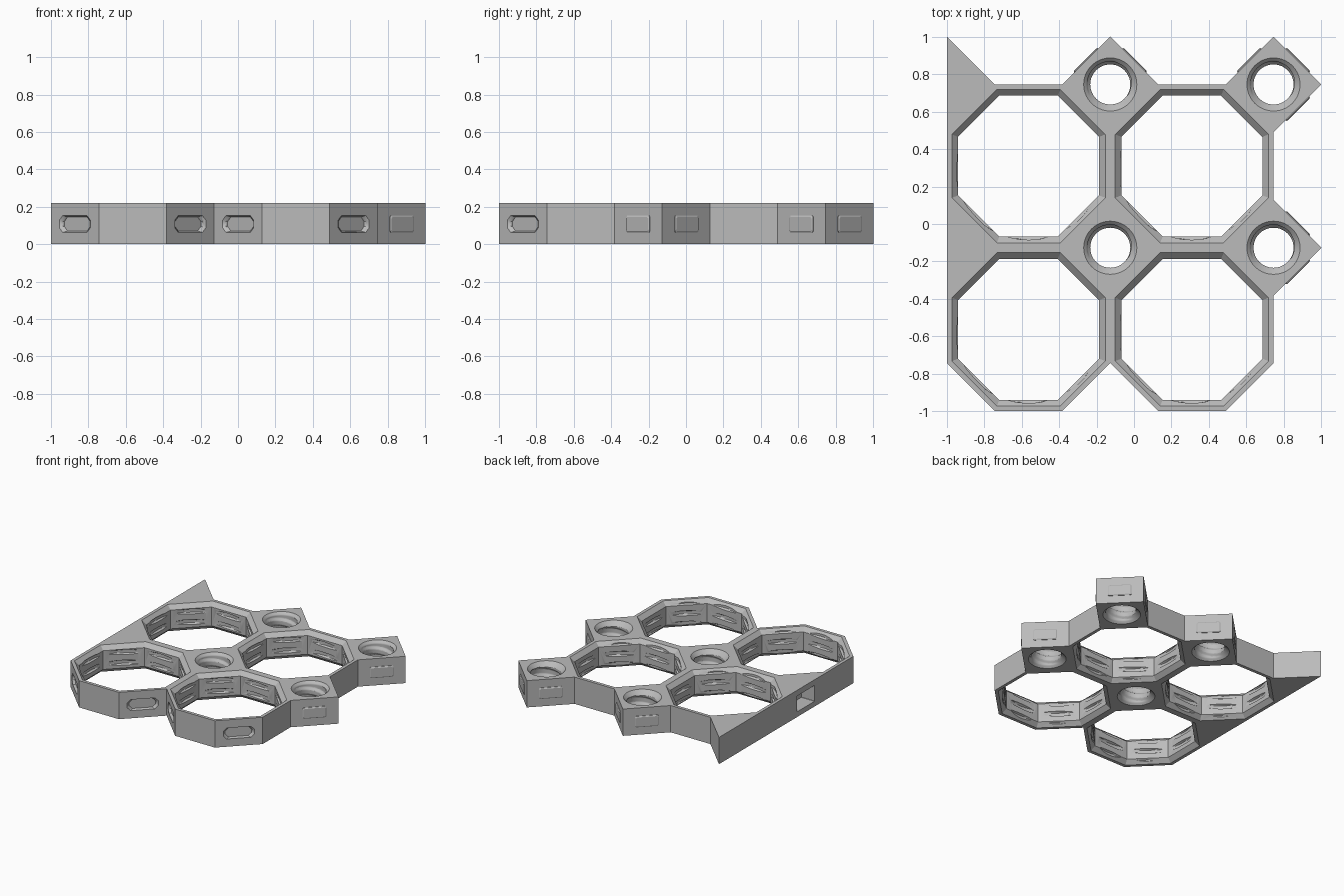
import bpy, bmesh
from math import sin, cos, pi, tan, radians
from mathutils import Vector

cube = bpy.data.objects.get("Cube")
if cube:
    bpy.data.objects.remove(cube, do_unlink=True)

H = 0.22                      # board height
P = 0.873                     # cell pitch
A = P / 2                     # outer cell apothem
S = A * tan(pi / 8)           # half of a cell side
D = A - S                     # half diagonal of a node
C = [-1 + A, -1 + A + P]      # cell centres
N = [-1 + P, -1 + 2 * P]      # node centres

grey = bpy.data.materials.new("light_grey")
grey.use_nodes = True
grey.diffuse_color = (0.5, 0.5, 0.5, 1)
grey.node_tree.nodes["Principled BSDF"].inputs["Base Color"].default_value = (0.5, 0.5, 0.5, 1)


def loft(name, sections):
    """Closed solid through rings of equal point count."""
    bm = bmesh.new()
    rings = [[bm.verts.new(p) for p in s] for s in sections]
    for a, b in zip(rings, rings[1:]):
        n = len(a)
        for i in range(n):
            j = (i + 1) % n
            bm.faces.new((a[i], a[j], b[j], b[i]))
    bm.faces.new(rings[0][::-1])
    bm.faces.new(rings[-1])
    bmesh.ops.recalc_face_normals(bm, faces=bm.faces[:])
    mesh = bpy.data.meshes.new(name)
    bm.to_mesh(mesh)
    bm.free()
    mesh.materials.append(grey)
    obj = bpy.data.objects.new(name, mesh)
    bpy.context.collection.objects.link(obj)
    return obj


def activate(obj):
    bpy.ops.object.select_all(action='DESELECT')
    obj.select_set(True)
    bpy.context.view_layer.objects.active = obj


def cut(target, cutter):
    cutter.hide_render = True
    mod = target.modifiers.new("cut", 'BOOLEAN')
    mod.operation = 'DIFFERENCE'
    mod.solver = 'MANIFOLD'
    mod.object = cutter
    activate(target)
    bpy.ops.object.modifier_apply(modifier=mod.name)
    bpy.data.objects.remove(cutter, do_unlink=True)


def octagon(cx, cy, z, apothem):
    r = apothem / cos(pi / 8)
    return [(cx + r * cos(pi / 8 + i * pi / 4), cy + r * sin(pi / 8 + i * pi / 4), z)
            for i in range(8)]


def thread(name, cx, cy, r_low, r_high, pitch, width, mouth, segs, steps):
    """Screw-shaped solid with a helical ridge and conical mouths."""
    rings = []
    for k in range(steps + 1):
        z = -0.01 + (H + 0.02) * k / steps
        cone = mouth - min(z, H - z)
        ring = []
        for i in range(segs):
            a = 2 * pi * i / segs
            u = (z / pitch - a / (2 * pi)) % 1
            f = min(1, max(0, (width - abs(u - 0.5) * 2) / 0.35))
            r = max(r_low + (r_high - r_low) * f, cone)
            ring.append((cx + r * cos(a), cy + r * sin(a), z))
        rings.append(ring)
    return loft(name, rings)


def plate(name, x, y, angle, rings, bevel):
    """Upright plate on a wall; rings hold (offset, width, height)."""
    n = Vector((cos(angle), sin(angle), 0))
    t = Vector((-n.y, n.x, 0))
    mid = Vector((x, y, 0.108))
    sections = []
    for off, w, h in rings:
        w, h = w / 2, h / 2
        quarter = [(w, h - bevel), (w - bevel, h)]
        pts = quarter + [(-a, b) for a, b in quarter[::-1]]
        pts += [(-a, -b) for a, b in pts]
        sections.append([mid + n * off + t * a + Vector((0, 0, b)) for a, b in pts])
    return loft(name, sections)


# Board outline: straight left edge, half cells below, nodes on right and back
outline = [(-1, 1), (-1, C[0] - S)]
for c in C:
    outline += [(c - S, -1), (c + S, -1), (c + A, C[0] - S)]
for n in N:
    outline += [(N[1], n - D), (N[1] + D, n)]
    if n == N[0]:
        outline.append((N[1], n + D))
for n in N[::-1]:
    outline += [(n, N[1] + D), (n - D, N[1])]
    if n == N[1]:
        outline.append((N[0] + D, N[1]))
outline.append((-1 + D, N[1]))
board = loft("board", [[(x, y, z) for x, y in outline] for z in (0, H)])

# Octagonal cells with chamfered rims and shallow thread grooves
for cx in C:
    for cy in C:
        rims = [(-0.01, 0.42), (0.033, 0.377), (H - 0.033, 0.377), (H + 0.01, 0.42)]
        cut(board, loft("cell_cutter", [octagon(cx, cy, z, r) for z, r in rims]))
        cut(board, thread("groove_cutter", cx, cy, 0.36, 0.394, 0.087, 0.65, 0, 96, 48))

# Round threaded holes in the nodes
for nx in N:
    for ny in N:
        cut(board, thread("hole_cutter", nx, ny, 0.107, 0.123, 0.105, 0.7, 0.142, 64, 46))

# Slots in the front diagonal walls
for cx in C:
    for deg in (225, 315):
        a = radians(deg)
        cut(board, plate("slot_cutter", cx + A * cos(a), C[0] + A * sin(a), a,
                         [(0.01, 0.235, 0.09), (0, 0.235, 0.09), (-0.012, 0.205, 0.08),
                          (-0.02, 0.2, 0.075)], 0.025))

# Square pocket in the straight edge
cut(board, plate("pocket_cutter", -1, N[0], pi,
                 [(0.01, 0.23, 0.13), (-0.12, 0.23, 0.13)], 0.002))

activate(board)
bpy.ops.object.shade_smooth_by_angle(angle=radians(30))

# Raised tabs on the outer faces of the right and back nodes
spots = [(n, N[1], d) for n in N for d in (45, 135)]
spots += [(N[1], n, d) for n in N for d in (-45, 45) if (n, d) != (N[1], 45)]
for x, y, deg in spots:
    a = radians(deg)
    r = D * cos(pi / 4)
    plate("tab", x + r * cos(a), y + r * sin(a), a,
          [(-0.005, 0.18, 0.09), (0.004, 0.18, 0.09), (0.009, 0.165, 0.075)], 0.008)
